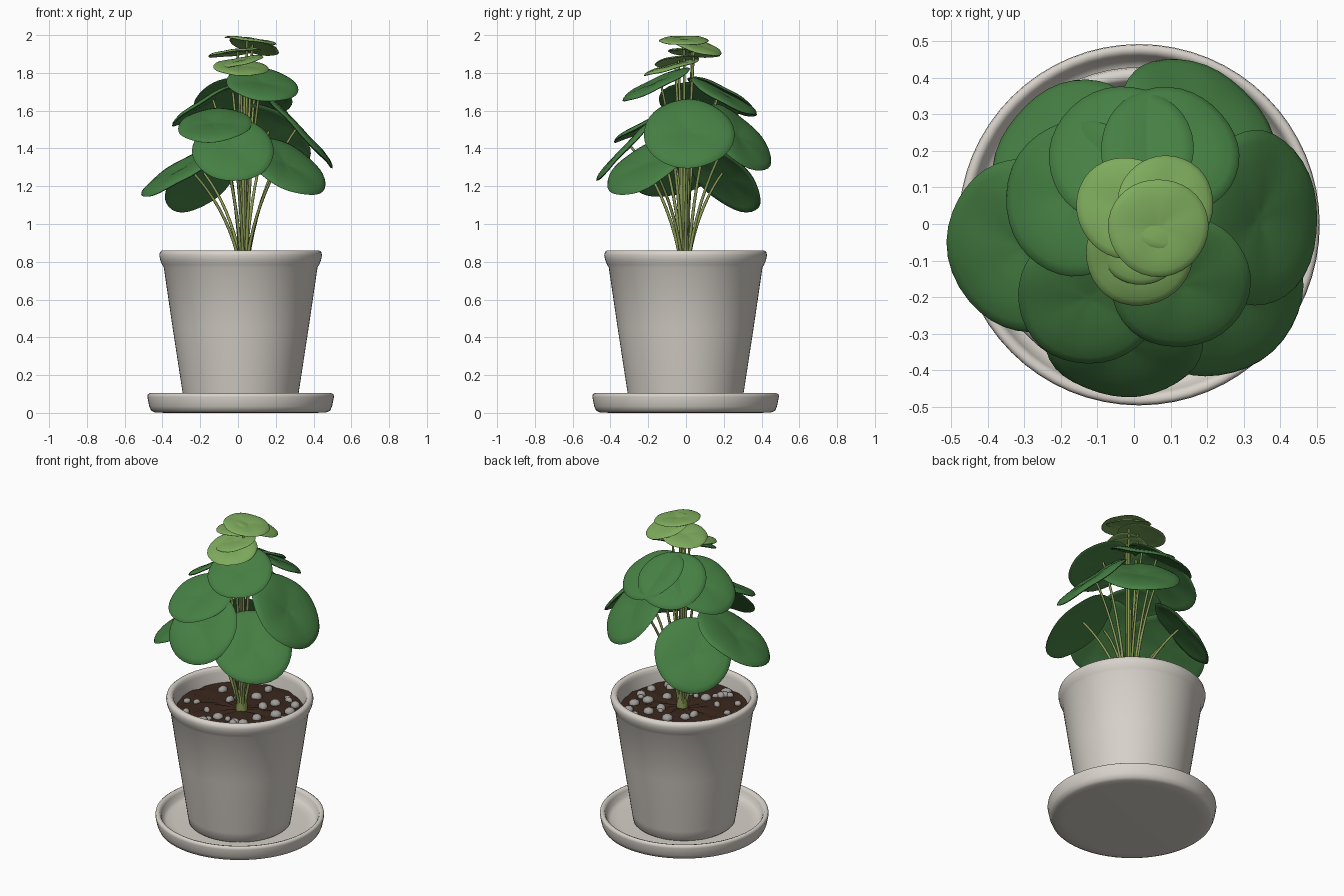
import bpy, bmesh, math, random
from mathutils import Vector, Matrix

random.seed(4)
if "Cube" in bpy.data.objects:
    bpy.data.objects.remove(bpy.data.objects["Cube"])

CENTRE = Vector((0.014, -0.002, 0))
ROOT = Vector((0.03, -0.005, 0.76))


def material(name, rgb):
    m = bpy.data.materials.new(name)
    m.use_nodes = True
    m.diffuse_color = (*rgb, 1)
    bsdf = m.node_tree.nodes["Principled BSDF"]
    bsdf.inputs["Base Color"].default_value = (*rgb, 1)
    bsdf.inputs["Roughness"].default_value = 0.6
    return m


CERAMIC = material("warm white ceramic", (0.68, 0.64, 0.585))
SOIL = material("dark soil", (0.042, 0.02, 0.012))
PEBBLE = material("grey pebble", (0.35, 0.335, 0.315))
GREEN = material("leaf green", (0.06, 0.212, 0.056))
YOUNG = material("young leaf green", (0.21, 0.41, 0.11))
STEM = material("stem green", (0.24, 0.31, 0.085))


def add_object(name, bm, mat, angle=60):
    bmesh.ops.recalc_face_normals(bm, faces=bm.faces)
    mesh = bpy.data.meshes.new(name)
    bm.to_mesh(mesh)
    bm.free()
    mesh.materials.append(mat)
    ob = bpy.data.objects.new(name, mesh)
    bpy.context.collection.objects.link(ob)
    bpy.ops.object.select_all(action="DESELECT")
    ob.select_set(True)
    bpy.context.view_layer.objects.active = ob
    bpy.ops.object.shade_smooth_by_angle(angle=math.radians(angle))
    return ob


def lathe(profile, steps):
    """Spin a radius/height profile about z; radius 0 closes the ends."""
    bm = bmesh.new()
    verts = [bm.verts.new((r, 0, z)) for r, z in profile]
    edges = [bm.edges.new(pair) for pair in zip(verts, verts[1:])]
    bmesh.ops.spin(bm, geom=verts + edges, cent=(0, 0, 0), axis=(0, 0, 1),
                   angle=math.tau, steps=steps, use_merge=True)
    bmesh.ops.remove_doubles(bm, verts=bm.verts, dist=1e-5)
    return bm


# Saucer and pot
saucer = [(0, 0), (0.4, 0), (0.455, 0.003), (0.474, 0.012), (0.484, 0.035), (0.494, 0.085),
          (0.492, 0.098), (0.482, 0.104), (0.468, 0.1), (0.46, 0.086),
          (0.45, 0.055), (0.43, 0.041), (0.38, 0.038), (0, 0.038)]
pot = [(0, 0.038), (0.285, 0.038), (0.298, 0.05), (0.307, 0.105), (0.36, 0.45), (0.407, 0.77),
       (0.416, 0.785), (0.426, 0.81), (0.431, 0.835), (0.427, 0.852),
       (0.415, 0.861), (0.4, 0.861), (0.39, 0.85), (0.385, 0.83), (0.37, 0.74), (0, 0.74)]
for name, profile in (("saucer", saucer), ("pot", pot)):
    add_object(name, lathe(profile, 64), CERAMIC).location = CENTRE

# Soil with a lumpy surface
bm = lathe([(0, 0.77), (0.06, 0.77), (0.12, 0.77), (0.18, 0.768), (0.24, 0.768),
            (0.3, 0.766), (0.34, 0.766), (0.374, 0.764)], 48)
for v in bm.verts:
    v.co.z += random.uniform(-0.006, 0.006)
add_object("soil", bm, SOIL).location = CENTRE

# Pebbles scattered on the soil
bm = bmesh.new()
for i in range(38):
    a, d = random.uniform(0, math.tau), 0.33 * math.sqrt(random.uniform(0.12, 1))
    size = random.uniform(0.018, 0.036)
    place = Matrix.Translation((d * math.cos(a), d * math.sin(a), 0.772))
    squash = Matrix.Diagonal((1, random.uniform(0.7, 1), 0.75, 1))
    bmesh.ops.create_icosphere(bm, subdivisions=2, radius=size,
                               matrix=place @ Matrix.Rotation(a * 3, 4, "Z") @ squash)
add_object("pebbles", bm, PEBBLE).location = CENTRE

# Short trunk
bm = lathe([(0, -0.02), (0.036, -0.02), (0.033, 0.05), (0.026, 0.11), (0.016, 0.15), (0, 0.16)], 12)
add_object("trunk", bm, STEM).location = ROOT

# Leaves: name, centre, facing direction, radius
LEAVES = [
    ("crown_top_leaf", (0.068, -0.01, 1.98), (0.14, 0, 1), 0.136),
    ("crown_back_leaf", (0.09, 0.06, 1.95), (0.25, 0.28, 1), 0.135),
    ("crown_left_leaf", (-0.02, 0.045, 1.915), (-0.12, 0.08, 1), 0.14),
    ("crown_inner_leaf", (0.015, -0.05, 1.868), (-0.22, -0.14, 1), 0.12),
    ("crown_front_leaf", (0.015, -0.08, 1.838), (0.05, -0.27, 1), 0.15),
    ("upper_front_leaf", (0.13, -0.165, 1.75), (0.12, -0.42, 0.9), 0.195),
    ("upper_back_leaf", (0.1, 0.205, 1.69), (0.17, 0.45, 0.85), 0.195),
    ("upper_back_right_leaf", (-0.04, 0.2, 1.688), (-0.2, 0.45, 0.85), 0.205),
    ("upper_right_leaf", (-0.165, 0.075, 1.65), (-0.5, 0.12, 0.85), 0.22),
    ("middle_front_right_leaf", (-0.125, -0.205, 1.535), (-0.08, -0.42, 0.9), 0.2),
    ("middle_left_leaf", (0.345, 0.015, 1.49), (0.73, 0, 0.69), 0.245),
    ("middle_back_leaf", (0.18, 0.275, 1.47), (0.42, 0.6, 0.67), 0.235),
    ("middle_front_leaf", (-0.025, -0.33, 1.402), (0, -0.73, 0.69), 0.221),
    ("lower_front_left_leaf", (0.255, -0.215, 1.32), (0.42, -0.45, 0.78), 0.24),
    ("lower_right_leaf", (-0.305, -0.065, 1.295), (-0.5, -0.18, 0.85), 0.245),
    ("lower_back_right_leaf", (-0.2, 0.215, 1.25), (-0.5, 0.55, 0.67), 0.23),
]
# Thin rounded disc with a small dimple where the stem joins
LEAF_PROFILE = [(0, -0.01), (0.12, 0.002), (0.35, 0.03), (0.65, 0.03), (0.87, 0),
                (0.96, -0.035), (1, -0.08), (0.97, -0.1), (0.85, -0.075),
                (0.5, -0.045), (0, -0.06)]

curve = bpy.data.curves.new("stems", "CURVE")
curve.dimensions = "3D"
curve.bevel_depth = 0.008
curve.bevel_resolution = 2
curve.resolution_u = 10

for i, (name, centre, facing, radius) in enumerate(LEAVES):
    centre, n = Vector(centre), Vector(facing).normalized()
    down = Vector((n.x, n.y, 0))
    down = (down - n * down.dot(n)).normalized()
    frame = Matrix((down, n.cross(down), n)).transposed()
    bm = lathe(LEAF_PROFILE, 36)
    for v in bm.verts:
        a = math.atan2(v.co.y, v.co.x)
        wave = 1 + 0.02 * math.cos(2 * a) + 0.012 * math.sin(3 * a + i)
        v.co.z += 0.012 * math.cos(5 * a + i) * v.co.xy.length
        v.co = centre + frame @ Vector((v.co.x * wave, v.co.y * wave, v.co.z)) * radius
    add_object(name, bm, YOUNG if name.startswith("crown") else GREEN)

    # Arching stem from the root to the underside of the leaf
    tip = centre - down * radius * 0.15 - n * radius * 0.05
    a = math.atan2(tip.y, tip.x)
    start = ROOT + Vector((math.cos(a), math.sin(a), 0)) * 0.016
    rise = tip - start
    bend = Vector((rise.x * 0.15, rise.y * 0.15, rise.z * 0.45))
    spline = curve.splines.new("BEZIER")
    spline.bezier_points.add(1)
    first, last = spline.bezier_points
    first.co, first.handle_left, first.handle_right = start, start - bend, start + bend
    pull = Vector((rise.x * 0.4, rise.y * 0.4, rise.z * 0.2))
    last.co, last.handle_left, last.handle_right = tip, tip - pull, tip + pull
    first.radius, last.radius = 1.15, 0.8

# Stems as one mesh
guide = bpy.data.objects.new("stem_guide", curve)
bm = bmesh.new()
mesh = bpy.data.meshes.new_from_object(guide)
bm.from_mesh(mesh)
bpy.data.objects.remove(guide)
bpy.data.meshes.remove(mesh)
add_object("stems", bm, STEM)
